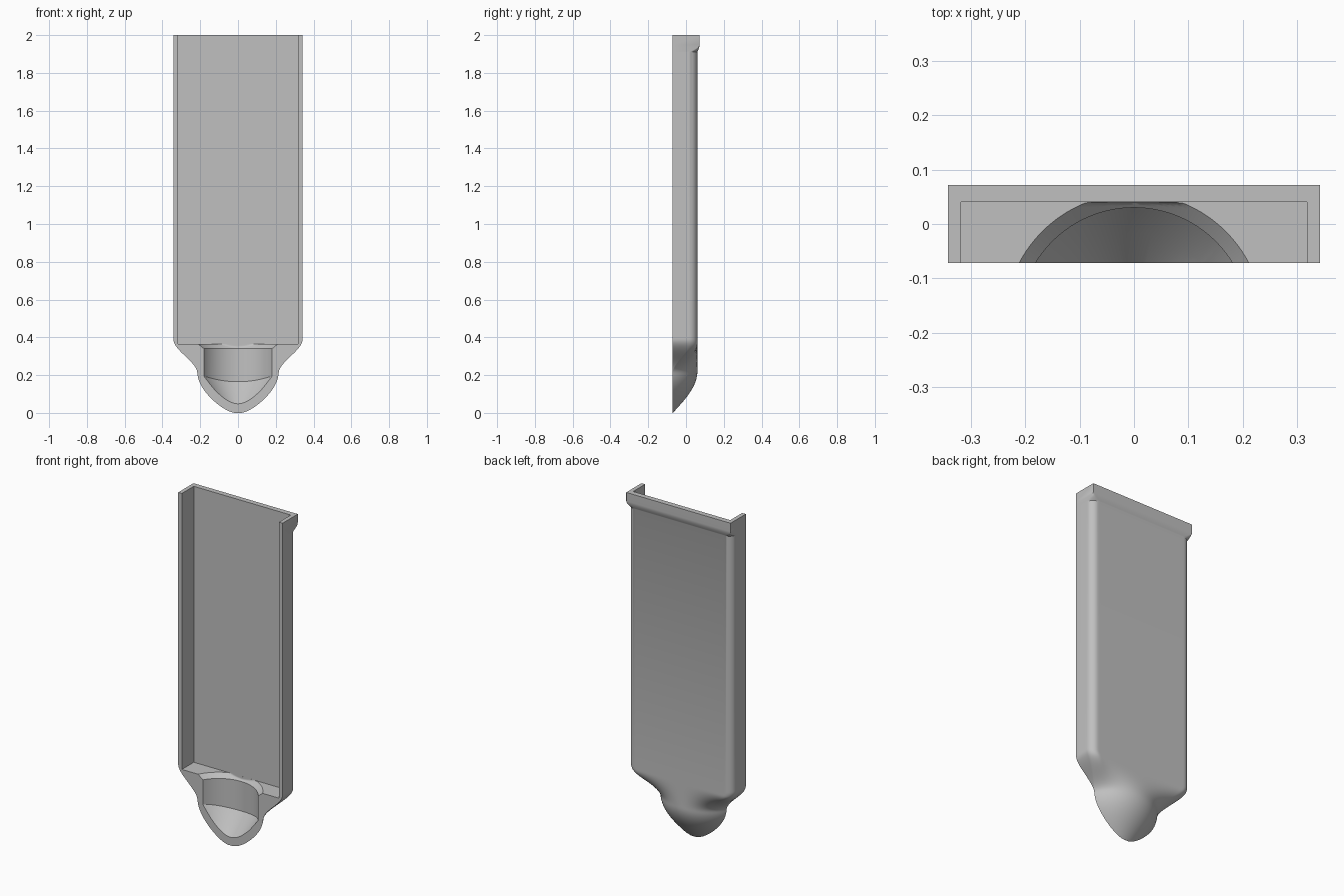
import bpy, bmesh, math

if "Cube" in bpy.data.objects:
    bpy.data.objects.remove(bpy.data.objects["Cube"])

FRONT, BACK, FLOOR = -0.0715, 0.06, 0.04   # y of the rim, the back and the inner floor
HALF_W, CORNER, AXIS = 0.342, 0.045, -0.182  # half width, back corner radius, nose axis y

grey = bpy.data.materials.new("grey_plastic")
grey.use_nodes = True
grey.diffuse_color = (0.53, 0.53, 0.53, 1)
grey.node_tree.nodes["Principled BSDF"].inputs["Base Color"].default_value = (0.53, 0.53, 0.53, 1)


def smooth(a, b, v):
    t = min(max((v - a) / (b - a), 0), 1)
    return t * t * (3 - 2 * t)


def loft(name, rings):
    """Skin a stack of closed rings and cap both ends."""
    bm = bmesh.new()
    rows = [[bm.verts.new(p) for p in ring] for ring in rings]
    n = len(rows[0])
    for low, high in zip(rows, rows[1:]):
        for i in range(n):
            j = (i + 1) % n
            bm.faces.new((low[i], low[j], high[j], high[i]))
    bm.faces.new(rows[0][::-1])
    bm.faces.new(rows[-1])
    bmesh.ops.remove_doubles(bm, verts=bm.verts, dist=0.00002)
    bmesh.ops.recalc_face_normals(bm, faces=bm.faces)
    mesh = bpy.data.meshes.new(name)
    bm.to_mesh(mesh)
    bm.free()
    mesh.materials.append(grey)
    obj = bpy.data.objects.new(name, mesh)
    bpy.context.collection.objects.link(obj)
    return obj


def shell_ring(z):
    """Rounded nose section blending into a box with rounded back corners."""
    r = 0.1122 + 0.13 * math.sin(math.pi / 2 * min(z / 0.22, 1))
    nose_w = math.sqrt(r * r - (FRONT - AXIS) ** 2)
    w = nose_w + (HALF_W - nose_w) * smooth(0.21, 0.39, z)
    blend = smooth(0.21, 0.365, z)
    # The lip swells backward and squares off the corners
    lip = math.sin(math.pi / 2 * min(max((z - 1.91) / 0.04, 0), 1))
    back, c = BACK + 0.0115 * lip, CORNER * (1 - lip) + 0.0005
    ring = [(w, FRONT, z)]
    steps = 64
    for i in range(steps + 1):
        s = math.cos(math.pi * i / steps)
        arc = max(math.sqrt(max(r * r - (s * nose_w) ** 2, 0)) + AXIS, FRONT)
        d = max(abs(s) * w - (w - c), 0)
        box = back - c + math.sqrt(max(c * c - d * d, 0))
        ring.append((s * w, arc + (box - arc) * blend, z))
    ring.append((-w, FRONT, z))
    return ring


# Outer shell: nose, shoulders, long body and top lip
levels = [0.4 * i / 48 for i in range(49)] + [1.91 + 0.005 * i for i in range(9)] + [2.0]
shell = loft("tray_shell", [shell_ring(z) for z in levels])

# Main recess, open at the front and the top
recess = loft("recess_cutter", [
    [(-0.318, -0.3, z), (0.318, -0.3, z), (0.318, FLOOR, z), (-0.318, FLOOR, z)]
    for z in (0.365, 2.2)])


def pocket_ring(r, z, lift):
    ring = []
    for i in range(65):
        a = math.pi * i / 64
        x, y = r * math.cos(a), AXIS + r * math.sin(a)
        rise = lift * min(abs(x) / 0.18, 1) ** 2
        ring.append((x, min(y, FLOOR - 0.0002), z + rise))
    return ring


# Nose pocket: sloping bowl, upright wall and flared mouth
profile = [(0.002, -0.08, 0), (0.112, 0.05, 0.03), (0.165, 0.107, 0.03),
           (0.212, 0.165, 0.03), (0.212, 0.34, 0)]
profile += [(0.212 + 0.0045 * i, 0.34 + 0.0043 * i, 0) for i in range(1, 7)]
pocket = loft("pocket_cutter", [pocket_ring(*p) for p in profile])

bpy.context.view_layer.objects.active = shell
for cutter in (recess, pocket):
    cutter.hide_render = True
    cut = shell.modifiers.new("cut", 'BOOLEAN')
    cut.operation, cut.solver, cut.object = 'DIFFERENCE', 'EXACT', cutter
    bpy.ops.object.modifier_apply(modifier=cut.name)
    bpy.data.objects.remove(cutter)

bpy.ops.object.select_all(action='DESELECT')
shell.select_set(True)
bpy.ops.object.shade_smooth_by_angle(angle=math.radians(32))
